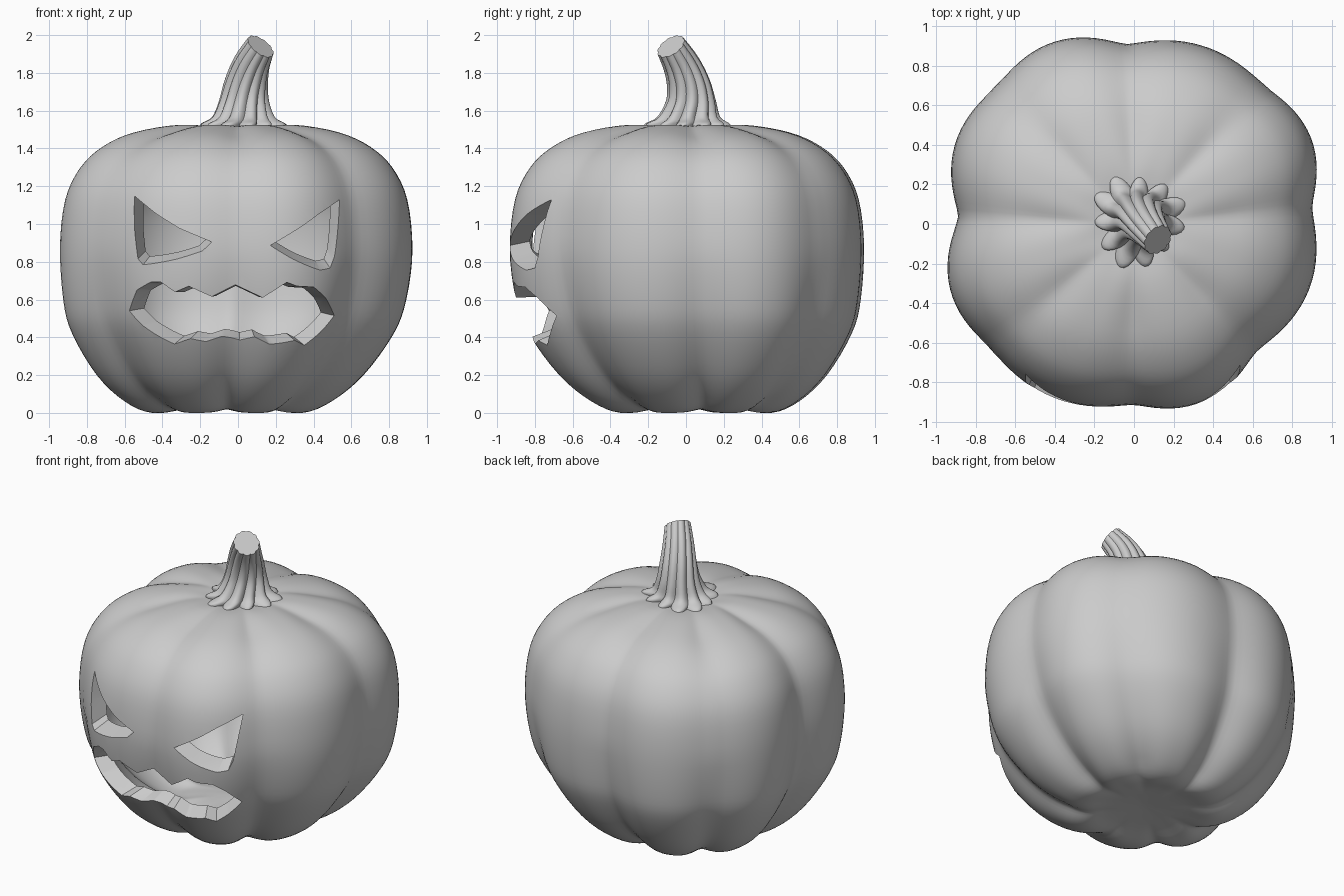
import bpy, bmesh, math
from mathutils import Vector

cube = bpy.data.objects.get("Cube")
if cube:
    bpy.data.objects.remove(cube, do_unlink=True)

GREY = (0.6, 0.6, 0.6, 1)
grey = bpy.data.materials.new("plain_grey")
grey.use_nodes = True
grey.diffuse_color = GREY
grey.node_tree.nodes["Principled BSDF"].inputs["Base Color"].default_value = GREY


def smooth_path(points, steps):
    """Catmull-Rom curve through tuples of any length."""
    pts = [points[0]] + list(points) + [points[-1]]
    out = []
    for a, b, c, d in zip(pts, pts[1:], pts[2:], pts[3:]):
        for i in range(steps):
            t = i / steps
            out.append([q + 0.5 * t * (r - p + t * (2*p - 5*q + 4*r - s + t * (3*q - p - 3*r + s)))
                        for p, q, r, s in zip(a, b, c, d)])
    return out + [list(points[-1])]


def loft(name, rings):
    """Closed solid through a list of equal rings."""
    bm = bmesh.new()
    rows = [[bm.verts.new(p) for p in ring] for ring in rings]
    n = len(rows[0])
    for low, high in zip(rows, rows[1:]):
        for i in range(n):
            j = (i + 1) % n
            bm.faces.new((low[i], low[j], high[j], high[i]))
    bm.faces.new(rows[0][::-1])
    bm.faces.new(rows[-1])
    bmesh.ops.recalc_face_normals(bm, faces=bm.faces)
    mesh = bpy.data.meshes.new(name)
    bm.to_mesh(mesh)
    bm.free()
    mesh.materials.append(grey)
    obj = bpy.data.objects.new(name, mesh)
    bpy.context.collection.objects.link(obj)
    return obj


def activate(obj):
    bpy.ops.object.select_all(action='DESELECT')
    obj.select_set(True)
    bpy.context.view_layer.objects.active = obj


def carve(target, cutter):
    cutter.hide_render = True
    mod = target.modifiers.new("carve", 'BOOLEAN')
    mod.operation = 'DIFFERENCE'
    mod.solver = 'EXACT'
    mod.object = cutter
    activate(target)
    bpy.ops.object.modifier_apply(modifier=mod.name)
    bpy.data.objects.remove(cutter, do_unlink=True)


# Gourd lobes: groove angle, groove radius, bulge of the lobe that follows
LOBES = [(5, .905, .06), (47, .965, .027), (92, .91, .055), (135, .99, .05),
         (177.5, .89, .06), (221.6, .963, .03), (269, .915, .06), (314, .895, .045)]
# Gourd profile: relative radius, height
PROFILE = smooth_path([(.03, .04), (.25, .025), (.43, .0), (.59, .06), (.76, .2), (.915, .42),
                       (.975, .6), (1, .87), (.97, 1.13), (.885, 1.3), (.76, 1.41),
                       (.585, 1.485), (.33, 1.525), (.12, 1.51), (.03, 1.505)], 4)
MID = 0.78


def gourd(name, wide=1.0, tall=1.0):
    around = []
    for i, (a0, r0, bulge) in enumerate(LOBES):
        a1, r1, _ = LOBES[(i + 1) % len(LOBES)]
        a1 += 360 if a1 < a0 else 0
        for k in range(18):
            t = k / 18
            arch = (math.hypot(math.sin(math.pi * t), 0.25) - 0.25) / 0.781
            around.append((math.radians(a0 + (a1 - a0) * t),
                           r0 + (r1 - r0) * t + bulge * arch, max(0, 1 - arch) ** 1.5))
    rings = []
    for s, z in PROFILE:
        low = max(0, 1 - z / 0.85)
        shift = 0.05 * low ** 1.6
        fade = min(1, max(0, (s - 0.2) / 0.35))
        ring = []
        for angle, radius, groove in around:
            r = s * radius * wide * (1 - 0.06 * groove * low * fade)
            dip = 0.03 * groove * ((z - MID) / 0.75) ** 3 * fade
            h = MID + (max(z, 0) - dip - MID) * tall
            ring.append((r * math.cos(angle) - shift, r * math.sin(angle) + shift, h))
        rings.append(ring)
    return loft(name, rings)


def face_cutter(outline, apex, back):
    """Cone from the apex through an outline lying on the front of the gourd."""
    ax, ay, az = apex
    rings = []
    for plane in (-1.25, back):
        ring = []
        for x, z in outline:
            skin = -math.sqrt(0.87 - x * x - 0.8 * (z - 0.85) ** 2)
            t = (plane - ay) / (skin - ay)
            ring.append((ax + (x - ax) * t, plane, az + (z - az) * t))
        rings.append(ring)
    return loft("face_cutter", rings)


# Hollow gourd body
body = gourd("pumpkin_body")
carve(body, gourd("cavity", 0.89, 0.87))

# Eye holes
RIGHT_EYE = [(-.53, 1.14), (-.42, 1.05), (-.31, .98), (-.14, .905), (-.19, .86),
             (-.32, .825), (-.49, .80), (-.515, .83), (-.53, .97)]
LEFT_EYE = [(.54, 1.13), (.42, 1.05), (.33, .985), (.175, .89), (.29, .825),
            (.43, .765), (.485, .77), (.51, .83), (.53, .98)]
carve(body, face_cutter(RIGHT_EYE, (-.30, -.25, 1.04), -.45))
carve(body, face_cutter(LEFT_EYE, (.31, -.25, 1.03), -.45))

# Jagged mouth hole
MOUTH = [(-.55, .545), (-.51, .65), (-.44, .69), (-.39, .69), (-.32, .64), (-.255, .67),
         (-.14, .615), (-.015, .68), (.13, .61), (.25, .69), (.30, .67), (.39, .665),
         (.46, .61), (.53, .51), (.44, .42), (.355, .355), (.30, .385), (.17, .36),
         (.09, .395), (.01, .365), (-.09, .39), (-.175, .37), (-.25, .395), (-.33, .37),
         (-.39, .405), (-.48, .47)]
carve(body, face_cutter(MOUTH, (0, -.2, .64), -.42))

# Twisted ridged stem: centre, radius, lean
STEM = smooth_path([(.02, .02, 1.49, .24, 0), (.02, .02, 1.53, .23, 0), (.025, .02, 1.565, .17, 0),
                    (.03, .03, 1.65, .134, 0), (.045, .015, 1.75, .115, .2),
                    (.075, -.025, 1.85, .098, .55), (.12, -.08, 1.94, .082, .95)], 4)
rings = []
for step, (x, y, z, r, lean) in enumerate(STEM):
    turn = Vector((0, 0, 1)).rotation_difference(Vector((.8 * lean, -.7 * lean, 1)))
    depth = 0.08 + (r - 0.08) * 1.3
    ring = []
    for i in range(88):
        a = math.tau * i / 88
        ridge = 1 - depth * (1 - abs(math.sin(5.5 * a)))
        ridge += (r - 0.08) * 0.6 * math.sin(3 * a + 1)
        b = a + 0.6 * step / len(STEM)
        ring.append(Vector((x, y, z)) + turn @ Vector((math.cos(b), math.sin(b), 0)) * r * ridge)
    rings.append(ring)
stem = loft("stem", rings)

for obj in (body, stem):
    activate(obj)
    bpy.ops.object.shade_smooth_by_angle(angle=math.radians(35))
